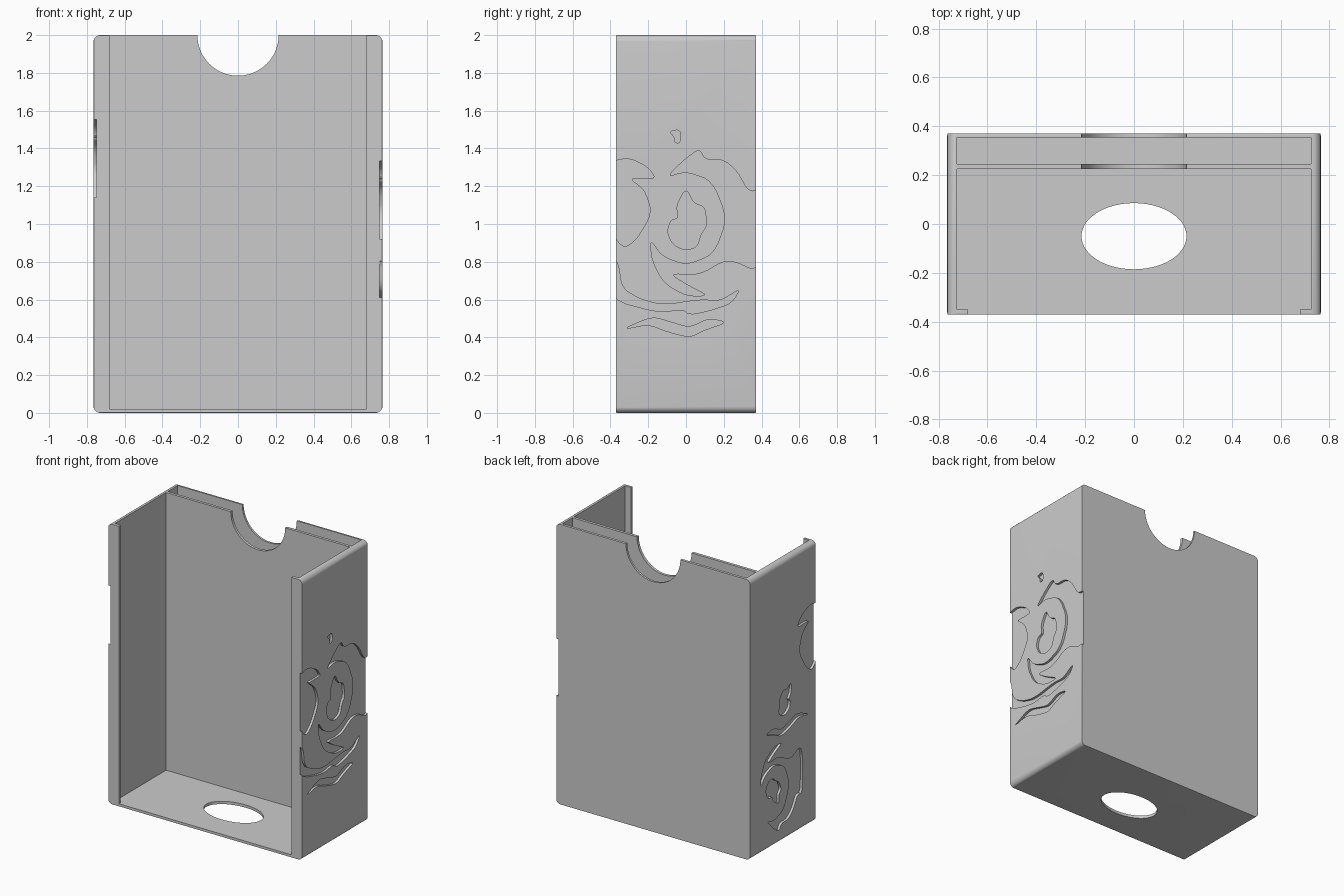
import bpy, bmesh, math
from mathutils import Vector, Matrix

cube = bpy.data.objects.get("Cube")
if cube:
    bpy.data.objects.remove(cube, do_unlink=True)

HALF_X, HALF_Y, HEIGHT = 0.765, 0.37, 2.0
INNER_X, FLOOR = 0.725, 0.02
ENGRAVED_X = 0.748
NOTCH = 0.215

grey = bpy.data.materials.new("plain grey")
grey.use_nodes = True
grey.diffuse_color = (0.6, 0.6, 0.6, 1)
grey.node_tree.nodes["Principled BSDF"].inputs["Base Color"].default_value = (0.6, 0.6, 0.6, 1)


def make_object(name, bm):
    bmesh.ops.recalc_face_normals(bm, faces=bm.faces[:])
    mesh = bpy.data.meshes.new(name)
    bm.to_mesh(mesh)
    bm.free()
    mesh.materials.append(grey)
    obj = bpy.data.objects.new(name, mesh)
    bpy.context.collection.objects.link(obj)
    return obj


def box_mesh(low, high):
    low, high = Vector(low), Vector(high)
    bm = bmesh.new()
    size = Matrix.Diagonal((*(high - low), 1))
    bmesh.ops.create_cube(bm, size=1, matrix=Matrix.Translation((low + high) / 2) @ size)
    return bm


def cylinder_mesh(matrix, depth):
    bm = bmesh.new()
    bmesh.ops.create_cone(bm, cap_ends=True, segments=96, radius1=NOTCH,
                          radius2=NOTCH, depth=depth, matrix=matrix)
    return bm


def bevel_along(bm, axes, width, segments):
    edges = []
    for e in bm.edges:
        d = (e.verts[0].co - e.verts[1].co).normalized()
        sharp = e.calc_face_angle(0) > 1
        if sharp and any(abs(d[a]) > 0.99 for a in axes):
            edges.append(e)
    bmesh.ops.bevel(bm, geom=edges, offset=width, segments=segments,
                    profile=0.5, affect='EDGES')


def soften(points, rounds=2):
    # Corner cutting turns a coarse outline into a flowing one
    for _ in range(rounds):
        pairs = zip(points, points[1:] + points[:1])
        points = [q for a, b in pairs for q in (a.lerp(b, 0.2), a.lerp(b, 0.8))]
    return points


CENTRE = Vector((0, 1.03))


def add_engraving(bm, outline, side, offset=CENTRE, scale=1.0, angle=0.0):
    turn = Matrix.Rotation(math.radians(angle), 2)
    pts = [Vector(p) / 100 - CENTRE for p in outline]
    pts = soften([Vector(offset) + turn @ p * scale for p in pts])
    face = bm.faces.new([bm.verts.new((side * ENGRAVED_X, p.x, p.y)) for p in pts])
    extruded = bmesh.ops.extrude_face_region(bm, geom=[face])["geom"]
    moved = [v for v in extruded if isinstance(v, bmesh.types.BMVert)]
    bmesh.ops.translate(bm, verts=moved, vec=(side * 0.1, 0, 0))


# Engraved outlines, in hundredths (depth, height)
wave = [(-10, 125), (-2, 133), (7, 140), (10, 134), (20, 134), (27, 128), (33, 117),
        (40, 118), (40, 74), (22, 82), (7, 73), (-9, 74), (0, 68), (12, 62), (0, 62),
        (-12, 69), (-18, 81), (-19, 92), (-13, 83), (0, 78), (15, 84), (22, 103),
        (14, 123), (0, 128)]
kidney = [(0, 119), (4, 111), (10, 109), (11, 99), (8, 95), (6, 88), (0, 86),
          (-7, 89), (-10, 96), (-8, 102), (-4, 103), (-5, 110)]
curl = [(-40, 133), (-30, 135), (-20, 130), (-16, 124), (-24, 124), (-30, 124),
        (-22, 118), (-18, 106), (-26, 92), (-33, 87), (-40, 96)]
ripple = [(-40, 82), (-36, 80), (-34, 66), (-24, 60), (-12, 57), (8, 60), (18, 59),
          (29, 66), (24, 58), (12, 54), (2, 52), (-2, 55), (-14, 53), (-40, 60)]
wisp = [(-34, 44), (-20, 47), (-10, 43), (2, 40), (10, 44), (22, 48), (12, 50),
        (2, 45), (-8, 48), (-18, 51)]
drop = [(-9, 149), (-3, 150), (-3, 143), (-6, 143), (-6, 146)]

engraving = bmesh.new()
for shape in (wave, kidney, curl, ripple, wisp, drop):
    add_engraving(engraving, shape, 1)
add_engraving(engraving, wave, -1, (0.1, 0.38), 0.8, 180)
add_engraving(engraving, kidney, -1, (-0.04, 1.0), 0.7, 30)
add_engraving(engraving, kidney, -1, (0.1, 0.38), 0.7, 150)
add_engraving(engraving, curl, -1, (0, 1.25))
add_engraving(engraving, wisp, -1, (0, 1.32), 0.9)

# Outer shell with rounded edges
shell = box_mesh((-HALF_X, -HALF_Y, 0), (HALF_X, HALF_Y, HEIGHT))
bevel_along(shell, (1,), 0.035, 5)
bevel_along(shell, (0, 2), 0.012, 3)
body = make_object("card_holder_body", shell)

# Cavities and openings
notch_turn = Matrix.Translation((0, 0.3, HEIGHT)) @ Matrix.Rotation(math.pi / 2, 4, 'X')
oval = Matrix.Translation((0, -0.05, 0)) @ Matrix.Diagonal((1, 0.63, 1, 1))
TOP = HEIGHT + 0.5
cutters = {
    "main_pocket": box_mesh((-INNER_X, -0.35, FLOOR), (INNER_X, 0.225, TOP)),
    "front_opening": box_mesh((-0.68, -0.6, FLOOR), (0.68, -0.2, TOP)),
    "rear_slot": box_mesh((-INNER_X, 0.245, FLOOR), (INNER_X, 0.355, TOP)),
    "thumb_notch": cylinder_mesh(notch_turn, 0.4),
    "floor_hole": cylinder_mesh(oval, 0.3),
    "side_engraving": engraving,
}
helpers = []
for name, bm in cutters.items():
    cutter = make_object(name, bm)
    cutter.hide_render = True
    helpers.append(cutter)
    mod = body.modifiers.new(name, 'BOOLEAN')
    mod.operation, mod.solver, mod.object = 'DIFFERENCE', 'EXACT', cutter

# Bake the cuts and drop the helpers
graph = bpy.context.evaluated_depsgraph_get()
result = bpy.data.meshes.new_from_object(body.evaluated_get(graph))
body.modifiers.clear()
body.data = result
result.materials.clear()
result.materials.append(grey)
for poly in result.polygons:
    poly.material_index = 0
for cutter in helpers:
    bpy.data.objects.remove(cutter, do_unlink=True)

bpy.ops.object.select_all(action='DESELECT')
body.select_set(True)
bpy.context.view_layer.objects.active = body
bpy.ops.object.shade_smooth_by_angle(angle=math.radians(30))
